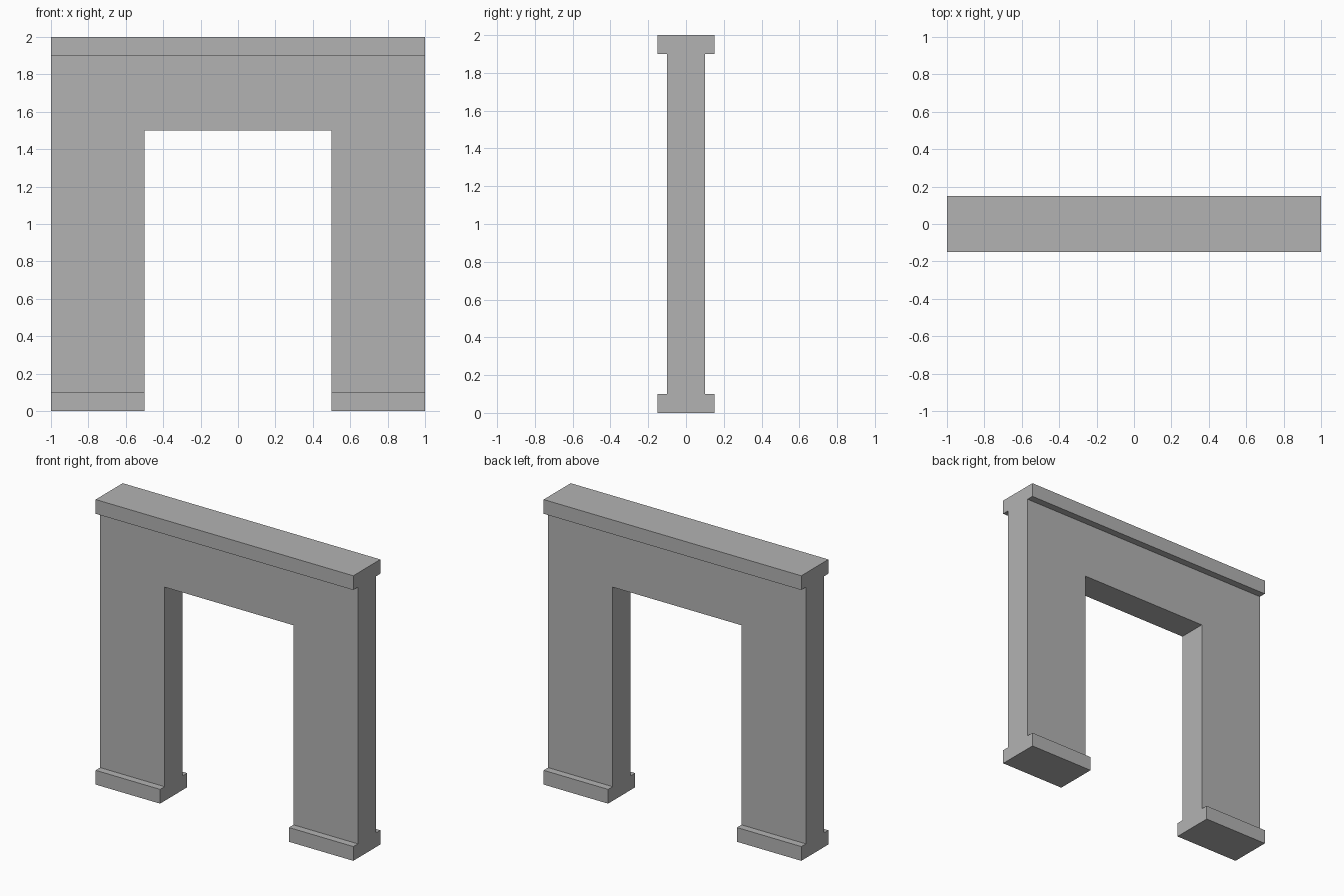
import bpy
import bmesh
from mathutils import Vector

cube = bpy.data.objects.get("Cube")
if cube:
    bpy.data.objects.remove(cube, do_unlink=True)

stone = bpy.data.materials.new("grey_stone")
stone.use_nodes = True
grey = (0.45, 0.45, 0.45, 1)
stone.diffuse_color = grey
stone.node_tree.nodes["Principled BSDF"].inputs["Base Color"].default_value = grey


def extrude_along_x(name, profile, half_width):
    """Extrude a closed (y, z) outline from -half_width to +half_width."""
    bm = bmesh.new()
    face = bm.faces.new([bm.verts.new((-half_width, y, z)) for y, z in profile])
    result = bmesh.ops.extrude_face_region(bm, geom=[face], use_keep_orig=True)
    moved = [v for v in result["geom"] if isinstance(v, bmesh.types.BMVert)]
    bmesh.ops.translate(bm, verts=moved, vec=Vector((2 * half_width, 0, 0)))
    bmesh.ops.recalc_face_normals(bm, faces=bm.faces)
    mesh = bpy.data.meshes.new(name)
    bm.to_mesh(mesh)
    bm.free()
    mesh.materials.append(stone)
    obj = bpy.data.objects.new(name, mesh)
    bpy.context.collection.objects.link(obj)
    return obj


# Wall with a projecting cap and plinth, as one mirrored cross-section
wall, ledge, height, trim = 0.10, 0.15, 2.0, 0.10
half = [(ledge, 0), (ledge, trim), (wall, trim),
        (wall, height - trim), (ledge, height - trim), (ledge, height)]
profile = half + [(-y, z) for y, z in reversed(half)]
archway = extrude_along_x("doorway_wall", profile, 1.0)

# Doorway opening, cut down through the plinth
opening = [(-0.4, -0.2), (0.4, -0.2), (0.4, 1.5), (-0.4, 1.5)]
cutter = extrude_along_x("opening_cutter", opening, 0.5)

cut = archway.modifiers.new("doorway_opening", "BOOLEAN")
cut.operation = "DIFFERENCE"
cut.solver = "EXACT"
cut.object = cutter

# Apply the cut and discard the helper
bpy.context.view_layer.objects.active = archway
archway.select_set(True)
bpy.ops.object.modifier_apply(modifier=cut.name)
bpy.data.objects.remove(cutter, do_unlink=True)
